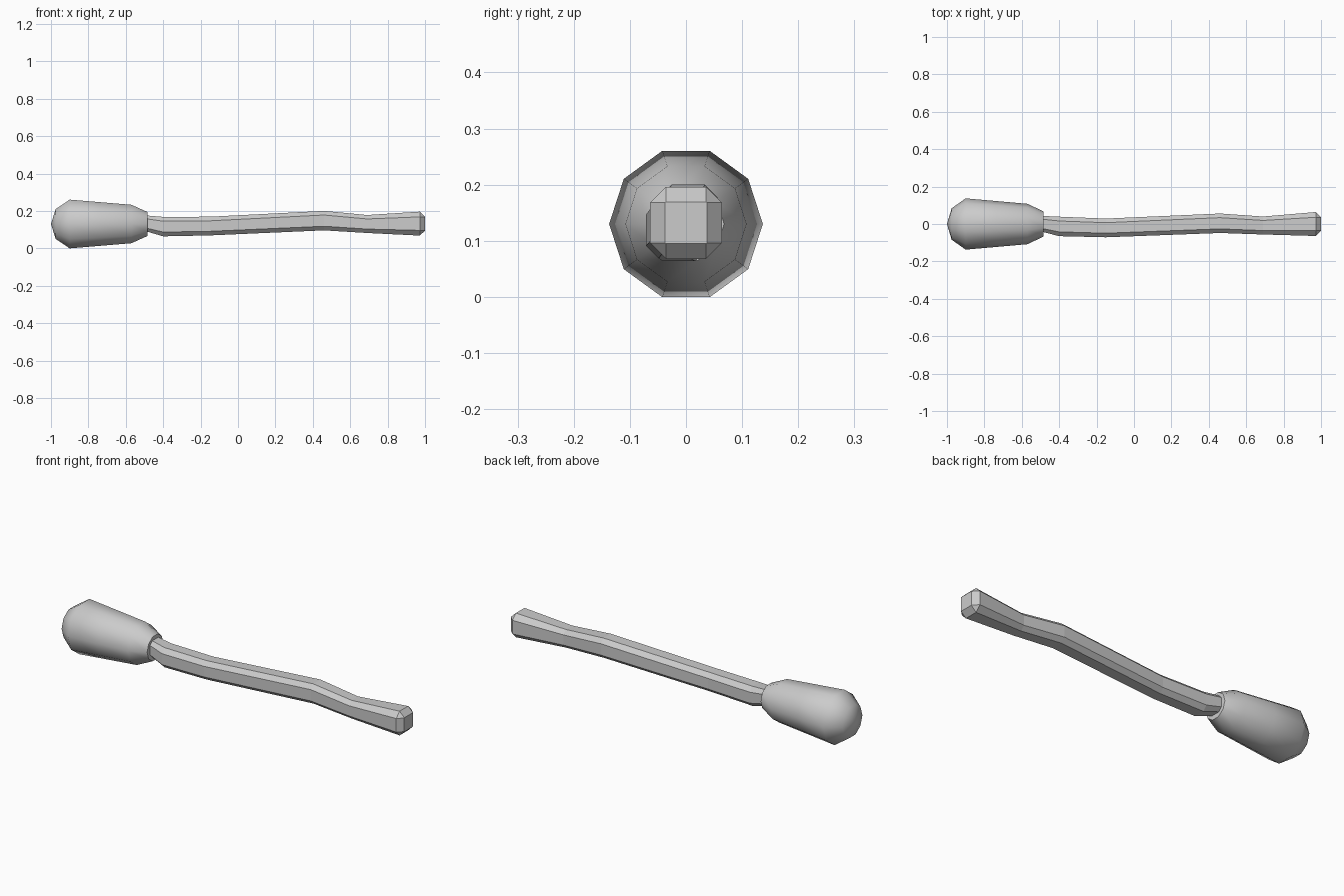
import bpy, bmesh
from math import cos, sin, radians, tau

if "Cube" in bpy.data.objects:
    bpy.data.objects.remove(bpy.data.objects["Cube"])


def skin(name, rings, tip=None):
    """Join a row of equal-count point rings into a closed skin."""
    bm = bmesh.new()
    rows = [[bm.verts.new(p) for p in ring] for ring in rings]
    n = len(rows[0])
    for a, b in zip(rows, rows[1:]):
        for i in range(n):
            j = (i + 1) % n
            bm.faces.new((a[i], a[j], b[j], b[i]))
    if tip:
        t = bm.verts.new(tip)
        for i in range(n):
            bm.faces.new((t, rows[0][(i + 1) % n], rows[0][i]))
    else:
        bm.faces.new(rows[0])
    bm.faces.new(rows[-1])
    bmesh.ops.recalc_face_normals(bm, faces=bm.faces)
    mesh = bpy.data.meshes.new(name)
    bm.to_mesh(mesh)
    bm.free()
    obj = bpy.data.objects.new(name, mesh)
    bpy.context.collection.objects.link(obj)
    return obj


# Head: ten-sided tapered barrel turned about the x axis (x, radius)
AXIS_Z = 0.13
profile = [(-0.975, 0.084), (-0.90, 0.137), (-0.74, 0.123),
           (-0.57, 0.108), (-0.485, 0.068)]
head = skin("head",
            [[(x, r * cos(tau * i / 10), AXIS_Z + r * sin(tau * i / 10))
              for i in range(10)] for x, r in profile],
            tip=(-1.0, 0, AXIS_Z))
bpy.context.view_layer.objects.active = head
head.select_set(True)
bpy.ops.object.shade_smooth_by_angle(angle=radians(60))

# Handle: chamfered square section along a crooked path
# (x, centre y, centre z, half size, flat half width)
stations = [
    (-0.52, 0.0, 0.132, 0.040, 0.023),
    (-0.485, 0.0, 0.132, 0.043, 0.025),
    (-0.40, -0.013, 0.116, 0.052, 0.029),
    (-0.15, -0.021, 0.119, 0.050, 0.028),
    (0.46, 0.004, 0.148, 0.052, 0.030),
    (0.69, -0.008, 0.130, 0.048, 0.027),
    (0.972, 0.0, 0.132, 0.064, 0.036),
    (1.0, 0.0, 0.132, 0.037, 0.036),
]


def section(x, y, z, h, f):
    pts = [(h, -f), (h, f), (f, h), (-f, h), (-h, f), (-h, -f), (-f, -h), (f, -h)]
    return [(x, y + a, z + b) for a, b in pts]


skin("handle", [section(*s) for s in stations])
